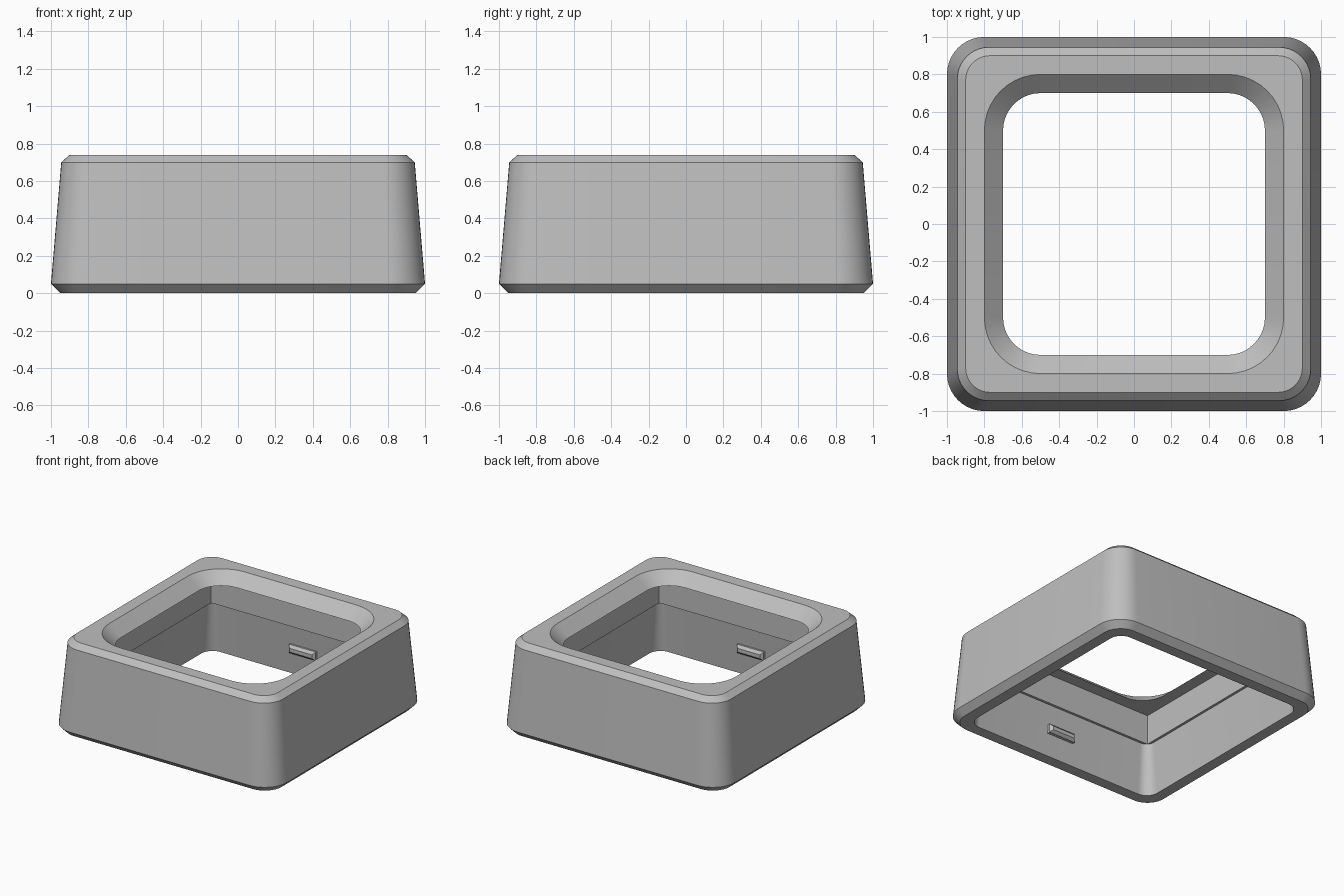
import bpy, bmesh, math

if "Cube" in bpy.data.objects:
    bpy.data.objects.remove(bpy.data.objects["Cube"])

gray = bpy.data.materials.new("plain gray")
gray.diffuse_color = (0.52, 0.52, 0.52, 1)
gray.use_nodes = True
gray.node_tree.nodes["Principled BSDF"].inputs["Base Color"].default_value = gray.diffuse_color
SEG = 10  # segments per rounded corner


def ring(half, radius, z):
    """Rounded square outline, counter-clockwise."""
    pts = []
    for q in range(4):
        mid = math.radians(45 + 90 * q)
        cx = math.copysign(half - radius, math.cos(mid))
        cy = math.copysign(half - radius, math.sin(mid))
        for i in range(SEG + 1):
            a = math.radians(90 * q + 90 * i / SEG)
            pts.append((cx + radius * math.cos(a), cy + radius * math.sin(a), z))
    return pts


def finish(bm, name):
    bmesh.ops.remove_doubles(bm, verts=bm.verts, dist=1e-4)
    bmesh.ops.recalc_face_normals(bm, faces=bm.faces)
    mesh = bpy.data.meshes.new(name)
    bm.to_mesh(mesh)
    bm.free()
    mesh.materials.append(gray)
    obj = bpy.data.objects.new(name, mesh)
    bpy.context.collection.objects.link(obj)
    bpy.ops.object.select_all(action='DESELECT')
    obj.select_set(True)
    bpy.context.view_layer.objects.active = obj
    bpy.ops.object.shade_smooth_by_angle(angle=math.radians(25))
    return obj


# Housing: cross-section (z, half width, corner radius) swept around as a closed shell
section = [
    (0.00, 0.95, 0.15), (0.05, 1.00, 0.20),    # bottom bevel
    (0.70, 0.945, 0.17), (0.74, 0.90, 0.13),   # tapered wall, top bevel
    (0.74, 0.80, 0.30), (0.65, 0.70, 0.20),    # sloped opening
    (0.65, 0.80, 0.00), (0.41, 0.80, 0.00),    # square upper cavity
    (0.41, 0.82, 0.07), (0.00, 0.86, 0.10),    # step and lower cavity
]
bm = bmesh.new()
rings = [[bm.verts.new(p) for p in ring(h, r, z)] for z, h, r in section]
for k, lower in enumerate(rings):
    upper = rings[(k + 1) % len(rings)]
    n = len(lower)
    for i in range(n):
        j = (i + 1) % n
        bm.faces.new((lower[i], lower[j], upper[j], upper[i]))
finish(bm, "housing")

# Clip bumps on the front and back cavity walls: small bevelled bars
for side, name in ((1, "back_clip"), (-1, "front_clip")):
    bm = bmesh.new()
    loops = []
    for y, w, low, high in ((0.86, 0.12, 0.18, 0.25), (0.82, 0.12, 0.18, 0.25),
                            (0.80, 0.10, 0.20, 0.23)):
        loops.append([bm.verts.new((x, side * y, z)) for x, z in
                      ((-w, low), (w, low), (w, high), (-w, high))])
    for a, b in zip(loops, loops[1:]):
        for i in range(4):
            j = (i + 1) % 4
            bm.faces.new((a[i], a[j], b[j], b[i]))
    bm.faces.new(loops[0])
    bm.faces.new(loops[-1])
    finish(bm, name)
